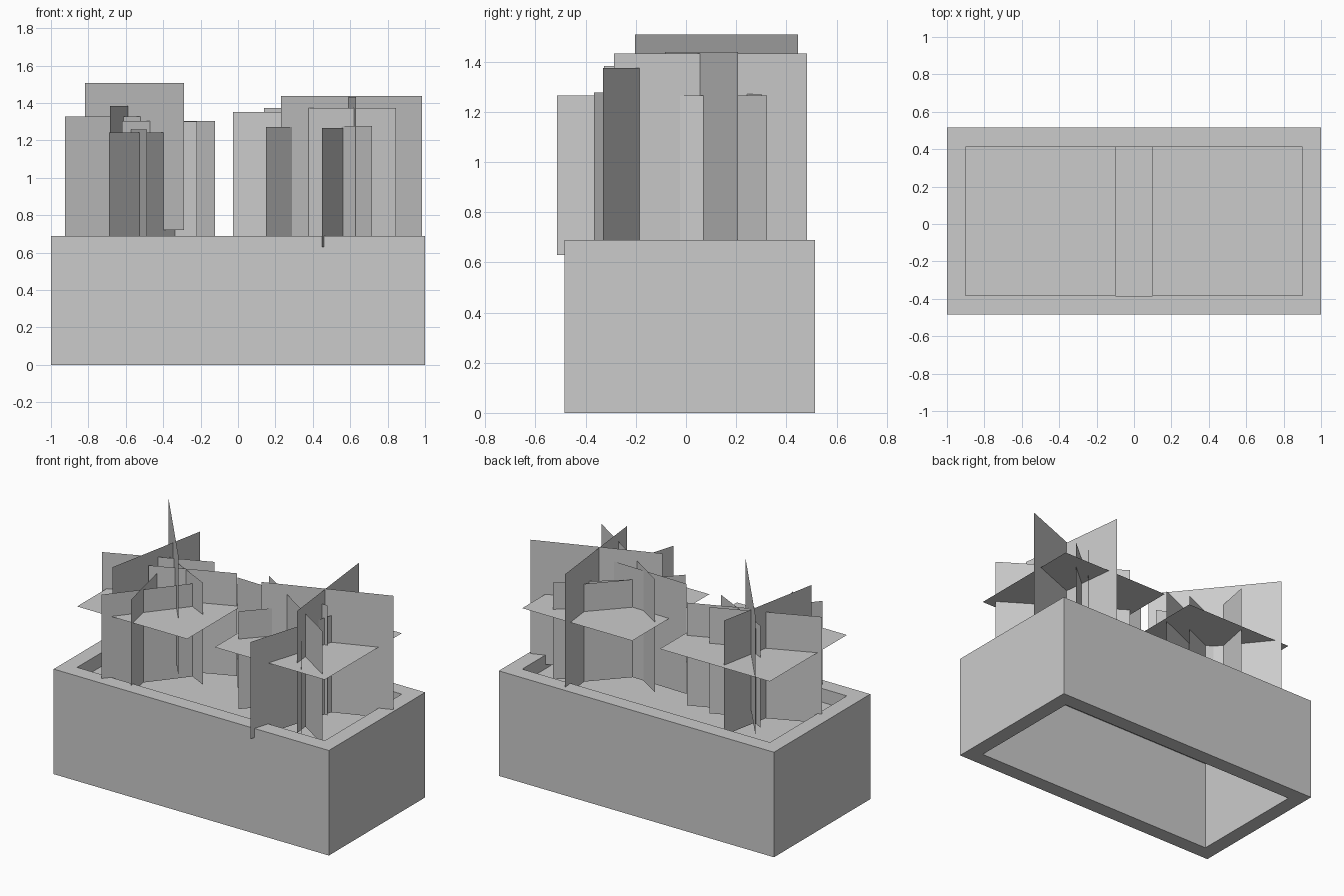
import bpy, bmesh

CY = 0.015  # the trough is slightly off-centre because one leaf overhangs the front


def make_object(name, verts, faces):
    mesh = bpy.data.meshes.new(name)
    mesh.from_pydata(verts, [], faces)
    mesh.update()
    obj = bpy.data.objects.new(name, mesh)
    bpy.context.collection.objects.link(obj)
    return obj


def rect(hx, hy, z, cx=0.0):
    return [(cx - hx, CY - hy, z), (cx + hx, CY - hy, z),
            (cx + hx, CY + hy, z), (cx - hx, CY + hy, z)]


def foliage(name, ax, ay, bx, by, top, bottom=0.63):
    # upright flat card between two plan points
    make_object(name, [(ax, ay, bottom), (bx, by, bottom), (bx, by, top), (ax, ay, top)],
                [(0, 1, 2, 3)])


# Planter trough: rectangular tube, open below, with a wall 0.1 thick
H = 0.69
verts = rect(1, 0.5, 0) + rect(1, 0.5, H) + rect(0.9, 0.4, 0) + rect(0.9, 0.4, H)
faces = []
for i in range(4):
    j = (i + 1) % 4
    faces += [(i, j, 4 + j, 4 + i), (8 + j, 8 + i, 12 + i, 12 + j),
              (4 + i, 4 + j, 12 + j, 12 + i), (j, i, 8 + i, 8 + j)]
make_object("planter_trough", verts, faces)

# Soil surface just below the rim
make_object("soil", rect(0.9, 0.4, 0.6), [(0, 1, 2, 3)])

# Horizontal foliage card of each bush
for side, cx in (("left", -0.5), ("right", 0.5)):
    make_object(side + "_flat_foliage", rect(0.4, 0.4, 1.09, cx), [(0, 1, 2, 3)])

# Upright cards of the left bush: start x, y, end x, y, top (and bottom)
left = [
    (-0.818, 0.446, -0.289, -0.203, 1.508, 0.722),
    (-0.684, -0.327, -0.545, 0.385, 1.383),
    (-0.925, -0.09, -0.298, 0.18, 1.328),
    (-0.62, -0.045, -0.123, 0.166, 1.305),
    (-0.22, -0.05, -0.66, 0.17, 1.30),
    (-0.69, -0.43, -0.30, 0.055, 1.241),
    (-0.487, -0.417, -0.61, 0.15, 1.257),
]
# Upright cards of the right bush
right = [
    (0.23, -0.084, 0.984, 0.207, 1.438),
    (0.631, -0.287, 0.543, 0.482, 1.433),
    (0.139, 0.125, 0.845, -0.33, 1.374),
    (-0.027, 0.035, 0.635, 0.02, 1.353),
    (0.45, -0.514, 0.63, 0.072, 1.266),
    (0.37, 0.12, 0.717, -0.367, 1.277),
    (0.15, -0.211, 0.623, 0.30, 1.272),
    (0.42, 0.05, 0.74, 0.323, 1.265),
]
for side, cards in (("left", left), ("right", right)):
    for n, card in enumerate(cards, 1):
        foliage(f"{side}_foliage_{n}", *card)
